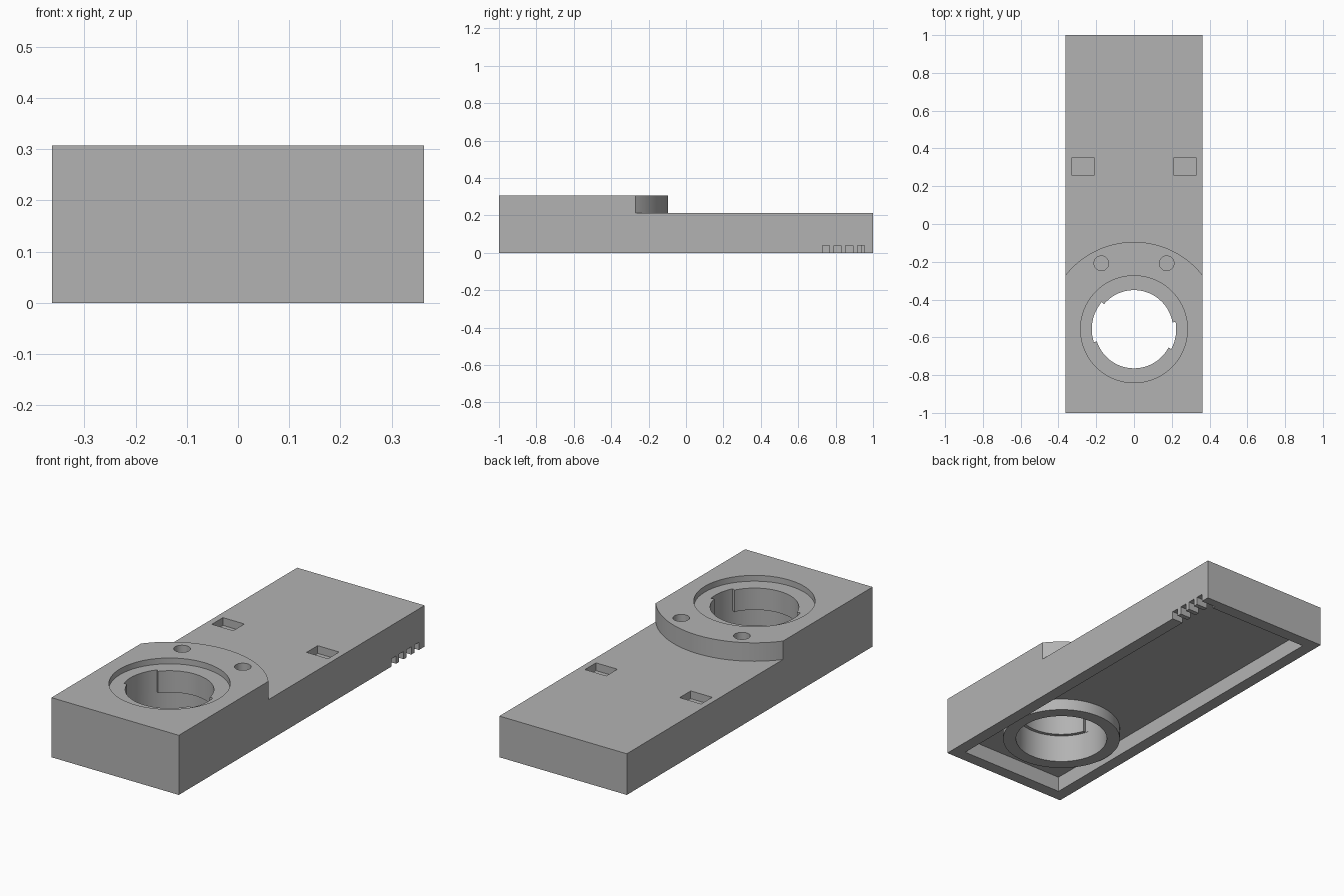
import bpy, bmesh
from math import cos, sin, radians

cube = bpy.data.objects.get("Cube")
if cube:
    bpy.data.objects.remove(cube, do_unlink=True)

grey = bpy.data.materials.new("plain grey")
grey.use_nodes = True
colour = (0.45, 0.45, 0.45, 1)
grey.diffuse_color = colour
grey.node_tree.nodes["Principled BSDF"].inputs["Base Color"].default_value = colour

HALF_W, HEIGHT, STEP = 0.363, 0.307, 0.212
CY = -0.557          # socket centre
WALL, CEILING = 0.063, 0.08
LIP_R, BORE_R = 0.207, 0.224


def arc(x, y, r, start=0, end=360, n=64):
    """Points along an arc, angles in degrees."""
    count = n if end - start == 360 else n + 1
    angles = [radians(start + (end - start) * i / n) for i in range(count)]
    return [(x + r * cos(a), y + r * sin(a)) for a in angles]


def rect(x0, x1, y0, y1):
    return [(x0, y0), (x1, y0), (x1, y1), (x0, y1)]


def prism(name, outline, z0, z1):
    """Extrude a flat outline from z0 up to z1."""
    bm = bmesh.new()
    face = bm.faces.new([bm.verts.new((x, y, z0)) for x, y in outline])
    top = bmesh.ops.extrude_face_region(bm, geom=[face])["geom"]
    verts = [v for v in top if isinstance(v, bmesh.types.BMVert)]
    bmesh.ops.translate(bm, vec=(0, 0, z1 - z0), verts=verts)
    bmesh.ops.recalc_face_normals(bm, faces=bm.faces)
    mesh = bpy.data.meshes.new(name)
    bm.to_mesh(mesh)
    bm.free()
    mesh.materials.append(grey)
    obj = bpy.data.objects.new(name, mesh)
    bpy.context.collection.objects.link(obj)
    return obj


def combine(target, tool, operation="DIFFERENCE"):
    """Apply a boolean and discard the tool."""
    tool.hide_render = True
    mod = target.modifiers.new("boolean", "BOOLEAN")
    mod.operation, mod.solver, mod.object = operation, "EXACT", tool
    bpy.context.view_layer.objects.active = target
    bpy.ops.object.modifier_apply(modifier=mod.name)
    bpy.data.objects.remove(tool, do_unlink=True)


def cut(outline, z0, z1):
    combine(body, prism("cutter", outline, z0, z1))


# Housing block, lowered behind the curved platform
body = prism("housing", rect(-HALF_W, HALF_W, -1, 1), 0, HEIGHT)
step = arc(0, CY, 0.462, 30, 150, 72) + [(-0.6, 1.2), (0.6, 1.2)]
cut(step, STEP, 0.5)

# Hollow underside with a hanging collar round the socket
inner = HALF_W - WALL
cut(rect(-inner, inner, -1 + WALL, 1 - WALL), -0.1, CEILING)
combine(body, prism("collar", arc(0, CY, 0.288, n=96), 0.02, CEILING + 0.03), "UNION")

# Socket: shallow recess, lip and wider bore below
cut(arc(0, CY, 0.283, n=96), 0.277, 0.5)
cut(arc(0, CY, LIP_R, n=96), -0.1, 0.5)
cut(arc(0, CY, BORE_R, n=96), -0.1, 0.165)

# Locking notches in the lip
for start, end in ((140, 198), (-28, 10)):
    cut([(0, CY)] + arc(0, CY, BORE_R - 0.0005, start, end, 16), 0.15, 0.4)

# Blind screw holes and rectangular pockets, one of each per side
for side in (-1, 1):
    cut(arc(side * 0.173, -0.208, 0.039, n=32), 0.212, 0.5)
    cut(rect(side * 0.27 - 0.061, side * 0.27 + 0.061, 0.26, 0.35), 0.172, 0.4)

# Row of vent slots through the left wall
for i in range(4):
    y = 0.749 + i * 0.062
    cut(rect(inner - 0.02, 0.5, y - 0.019, y + 0.019), -0.1, 0.04)

# Smooth round walls, crisp edges
bpy.ops.object.select_all(action="DESELECT")
body.select_set(True)
bpy.context.view_layer.objects.active = body
bpy.ops.object.shade_smooth_by_angle(angle=radians(30))
